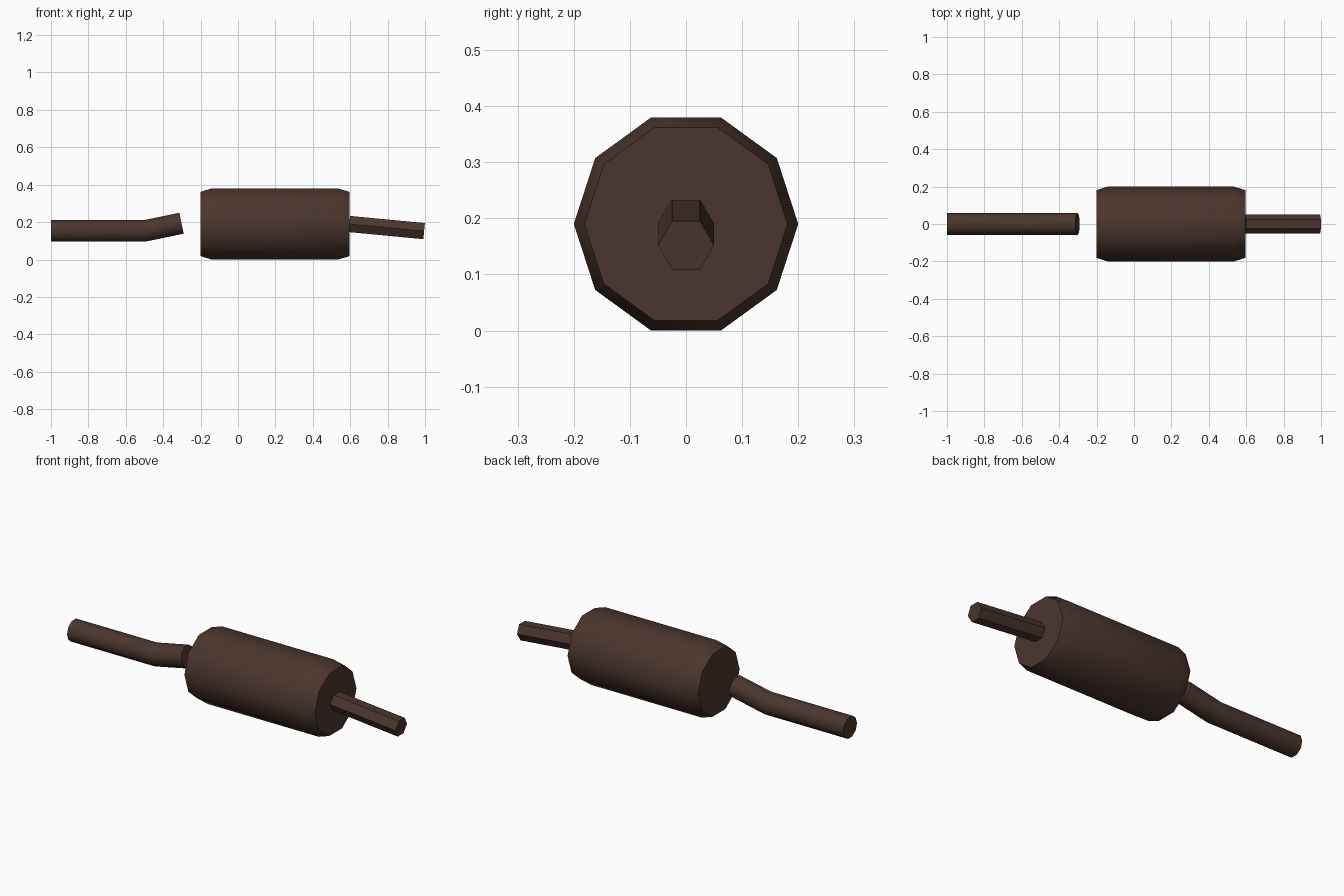
import bpy, bmesh
from math import cos, sin, tau, atan2

cube = bpy.data.objects.get("Cube")
if cube:
    bpy.data.objects.remove(cube, do_unlink=True)

brown = bpy.data.materials.new("dark brown metal")
brown.use_nodes = True
color = (0.07, 0.037, 0.027, 1)
brown.diffuse_color = color
bsdf = brown.node_tree.nodes["Principled BSDF"]
bsdf.inputs["Base Color"].default_value = color
bsdf.inputs["Roughness"].default_value = 0.8


def tube(name, sides, stations):
    """Capped tube through (x, z, radius) stations, with mitred bends."""
    bm = bmesh.new()
    rings = []
    angles = [atan2(b[1] - a[1], b[0] - a[0]) for a, b in zip(stations, stations[1:])]
    for i, (x, z, r) in enumerate(stations):
        before, after = angles[max(i - 1, 0)], angles[min(i, len(angles) - 1)]
        tilt = (before + after) / 2
        stretch = 1 / cos((after - before) / 2)
        ring = []
        for k in range(sides):
            t = tau * k / sides
            up = r * sin(t) * stretch
            ring.append(bm.verts.new((x - up * sin(tilt), r * cos(t), z + up * cos(tilt))))
        rings.append(ring)
    for a, b in zip(rings, rings[1:]):
        for k in range(sides):
            n = (k + 1) % sides
            bm.faces.new((a[k], a[n], b[n], b[k]))
    bm.faces.new(rings[0])
    bm.faces.new(rings[-1])
    bmesh.ops.recalc_face_normals(bm, faces=bm.faces)
    mesh = bpy.data.meshes.new(name)
    bm.to_mesh(mesh)
    bm.free()
    mesh.materials.append(brown)
    obj = bpy.data.objects.new(name, mesh)
    bpy.context.collection.objects.link(obj)
    bpy.ops.object.select_all(action='DESELECT')
    obj.select_set(True)
    bpy.context.view_layer.objects.active = obj
    bpy.ops.object.shade_smooth_by_angle(angle=0.7)
    return obj


# Muffler drum with chamfered ends
tube("muffler_body", 10, [(-0.2, 0.19, 0.181), (-0.14, 0.19, 0.2),
                          (0.535, 0.19, 0.2), (0.595, 0.19, 0.181)])
# Bent inlet pipe, ending short of the drum
tube("inlet_pipe", 10, [(-1, 0.153, 0.06), (-0.5, 0.153, 0.06), (-0.302, 0.194, 0.06)])
# Thin hexagonal tail pipe
tube("tail_pipe", 6, [(0.595, 0.19, 0.05), (0.995, 0.152, 0.05)])
